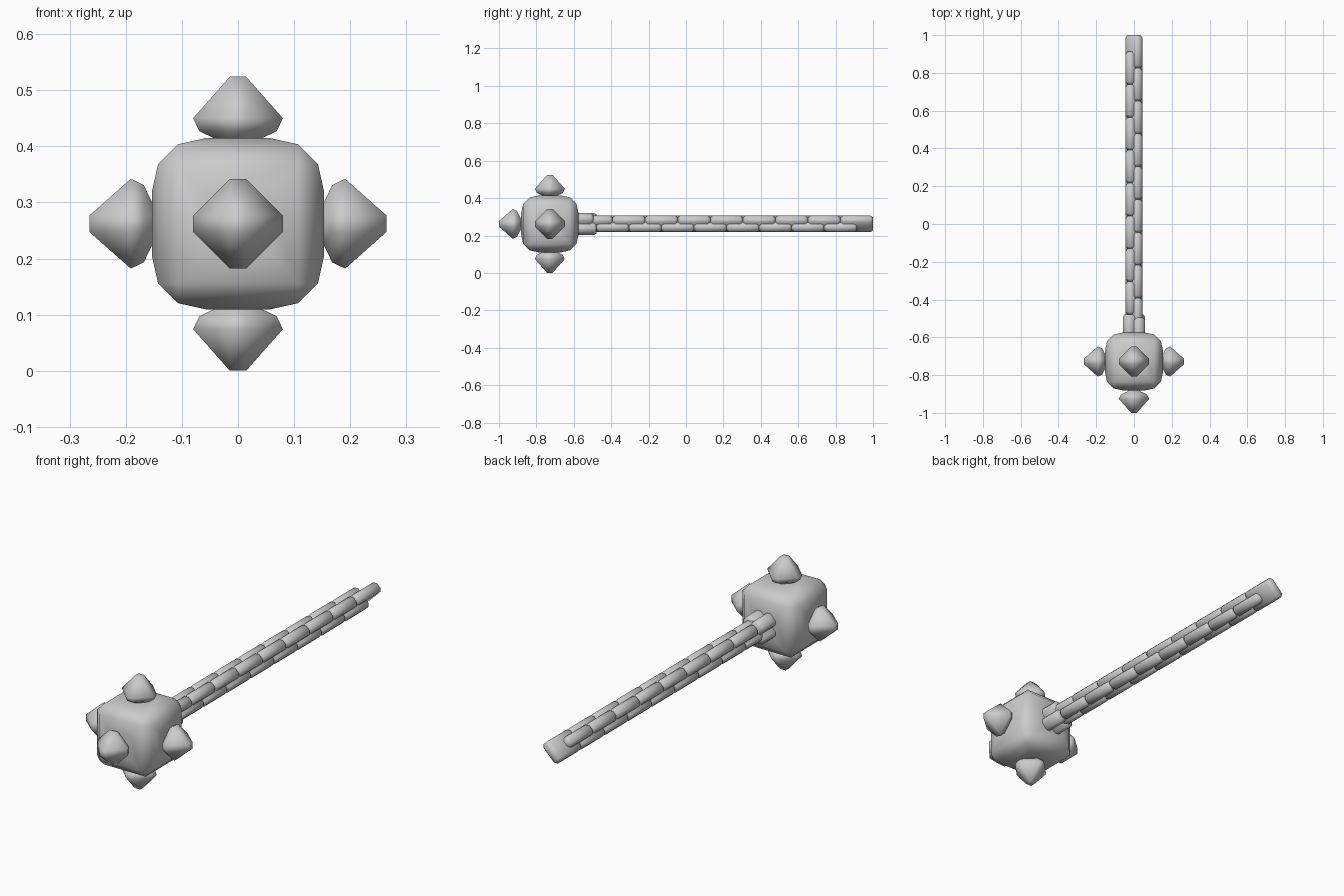
import bpy, bmesh
from math import radians
from mathutils import Matrix, Vector

if "Cube" in bpy.data.objects:
    bpy.data.objects.remove(bpy.data.objects["Cube"])

CZ = 0.262                      # height of the weapon's axis
HEAD = Vector((0, -0.728, CZ))  # centre of the head


def finish(bm, name, matrix, angle=60):
    bmesh.ops.recalc_face_normals(bm, faces=bm.faces[:])
    mesh = bpy.data.meshes.new(name)
    bm.to_mesh(mesh)
    bm.free()
    mesh.transform(matrix)
    ob = bpy.data.objects.new(name, mesh)
    bpy.context.collection.objects.link(ob)
    bpy.ops.object.select_all(action='DESELECT')
    ob.select_set(True)
    bpy.context.view_layer.objects.active = ob
    bpy.ops.object.shade_smooth_by_angle(angle=radians(angle))
    return ob


def bevelled_box(sx, sy, sz, bevel):
    bm = bmesh.new()
    bmesh.ops.create_cube(bm, size=1)
    bmesh.ops.scale(bm, vec=(sx, sy, sz), verts=bm.verts)
    bmesh.ops.bevel(bm, geom=bm.edges[:], offset=bevel, segments=1,
                    profile=0.5, affect='EDGES')
    return bm


# Head: chamfered cube with slightly bulging faces
bm = bevelled_box(0.285, 0.285, 0.283, 0.035)
sides = [f for f in bm.faces if f.calc_area() > 0.03]
bmesh.ops.recalc_face_normals(bm, faces=bm.faces[:])
bmesh.ops.inset_individual(bm, faces=sides, thickness=0.07, depth=0.011)
finish(bm, "head", Matrix.Translation(HEAD))


# Spikes: four-sided studs with chamfered corners, tip at local origin
def spike(name, rotation, reach):
    c = 0.0145
    bm = bmesh.new()
    rings = []
    for h, r in [(0, c), (-0.074, 0.08), (-0.097, 0.069),
                 (-0.113, 0.036), (-0.13, c)]:
        ring = []
        for dx, dy in [(1, 0), (0, 1), (-1, 0), (0, -1)]:
            for s in (-c, c):
                ring.append(bm.verts.new((dx * r - dy * s, dy * r + dx * s, h)))
        rings.append(ring)
    for a, b in zip(rings, rings[1:]):
        for i in range(8):
            j = (i + 1) % 8
            bm.faces.new((a[i], a[j], b[j], b[i]))
    bm.faces.new(rings[0])
    bm.faces.new(rings[-1])
    bmesh.ops.remove_doubles(bm, verts=bm.verts[:], dist=1e-4)
    finish(bm, name, Matrix.Translation(HEAD) @ rotation
           @ Matrix.Translation((0, 0, reach)), 75)


def rot(deg, axis):
    return Matrix.Rotation(radians(deg), 4, axis)


spike("spike_top", rot(0, 'X'), 0.262)
spike("spike_bottom", rot(180, 'X'), 0.262)
spike("spike_right", rot(90, 'Y'), 0.265)
spike("spike_left", rot(-90, 'Y'), 0.265)
spike("spike_front", rot(90, 'X'), 0.272)


# Chain handle: solid slab links, alternately turned on the two diagonals
def link(name, back, length, width, thick, bevel, turn):
    bm = bevelled_box(width, length, thick, bevel)
    finish(bm, name, Matrix.Translation((0, back - length / 2, CZ)) @ rot(turn, 'Y'))


for i in range(17):
    link(f"chain_link_{i + 1}", 1.0 - i * 0.087, 0.174, 0.102, 0.05, 0.0135,
         -45 if i % 2 == 0 else 45)

# Larger crossed links joining the chain to the head
link("socket_link_a", -0.495, 0.16, 0.134, 0.062, 0.014, -45)
link("socket_link_b", -0.478, 0.16, 0.134, 0.062, 0.014, 45)
